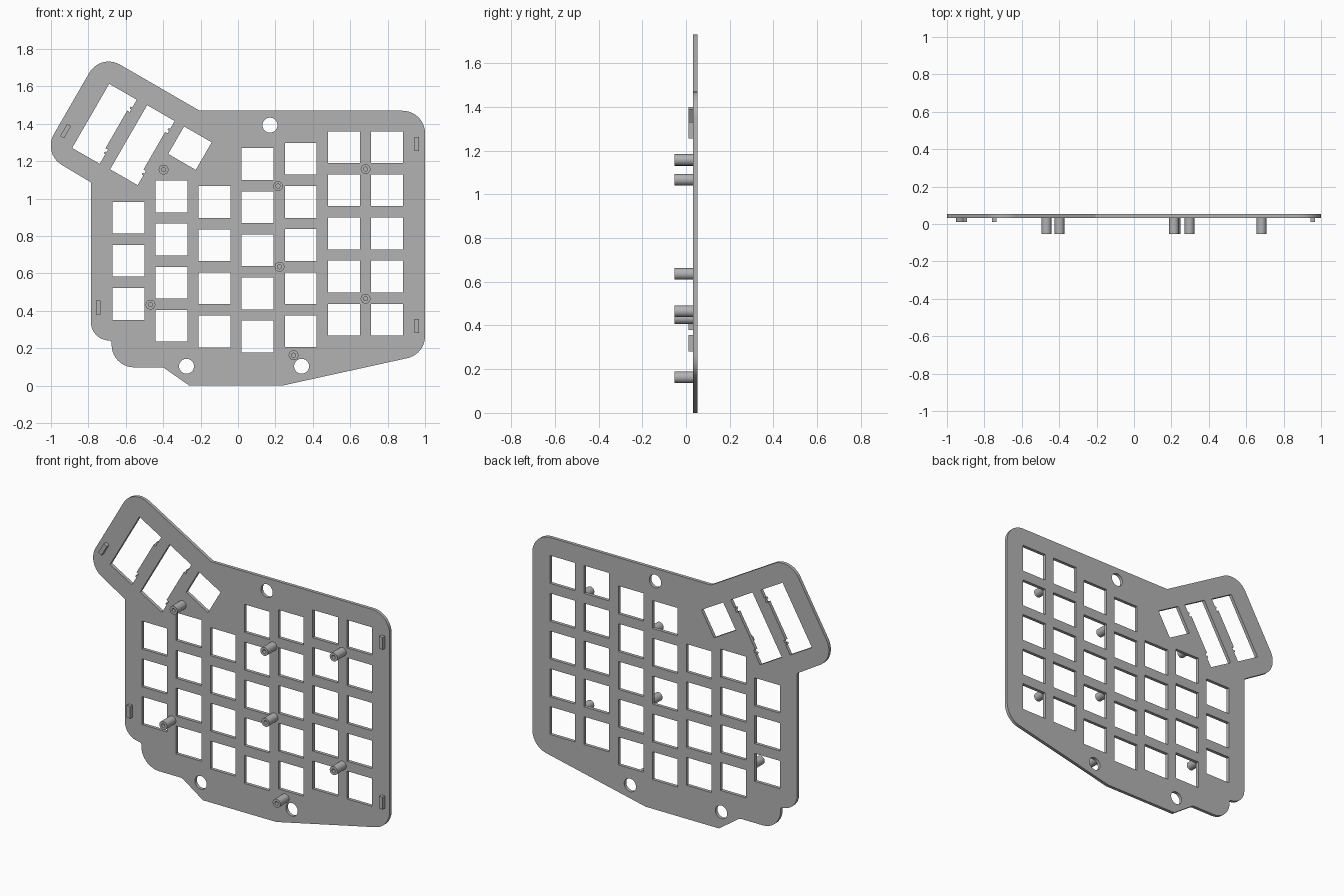
import bpy
import bmesh
from math import radians, tan, sin, cos, tau
from mathutils import Vector, Matrix

cube = bpy.data.objects.get("Cube")
if cube:
    bpy.data.objects.remove(cube, do_unlink=True)

grey = bpy.data.materials.new("plain grey")
grey.use_nodes = True
GREY = (0.45, 0.45, 0.45, 1)
grey.diffuse_color = GREY
grey.node_tree.nodes["Principled BSDF"].inputs["Base Color"].default_value = GREY

BACK, FACE, POST_END, CLIP_END = 0.053, 0.033, -0.053, 0.011
TILT = radians(-30)
KEY, PITCH = 0.17, 0.2305


def circle(x, z, r, n=32):
    return [(x + r * cos(tau * i / n), z + r * sin(tau * i / n)) for i in range(n)]


def placed(points, x, z, angle=0):
    turn = Matrix.Rotation(angle, 2)
    return [Vector((x, z)) + turn @ Vector(p) for p in points]


def rect(x, z, w, h, angle=0):
    w, h = w / 2, h / 2
    return placed([(-w, -h), (w, -h), (w, h), (-w, h)], x, z, angle)


def rounded(corners, steps=10):
    """Replace each (x, z, radius) corner by a tangent arc."""
    out = []
    for i, (x, z, r) in enumerate(corners):
        p = Vector((x, z))
        if not r:
            out.append(p)
            continue
        a = (Vector(corners[i - 1][:2]) - p).normalized()
        b = (Vector(corners[(i + 1) % len(corners)][:2]) - p).normalized()
        half = a.angle(b) / 2
        centre = p + (a + b).normalized() * (r / sin(half))
        start = p + a * (r / tan(half)) - centre
        end = p + b * (r / tan(half)) - centre
        sweep = start.angle_signed(end)
        for k in range(steps + 1):
            out.append(centre + Matrix.Rotation(-sweep * k / steps, 2) @ start)
    return out


def slab(name, loops, y0, y1):
    """Fill the loops (outline first, then holes) and extrude from y0 to y1."""
    curve = bpy.data.curves.new(name + " profile", 'CURVE')
    curve.dimensions = '2D'
    curve.fill_mode = 'BOTH'
    curve.extrude = abs(y1 - y0) / 2
    for loop in loops:
        spline = curve.splines.new('POLY')
        spline.points.add(len(loop) - 1)
        for point, (x, z) in zip(spline.points, loop):
            point.co = (x, z, 0, 1)
        spline.use_cyclic_u = True
    helper = bpy.data.objects.new(name + " helper", curve)
    bpy.context.collection.objects.link(helper)
    graph = bpy.context.evaluated_depsgraph_get()
    mesh = bpy.data.meshes.new_from_object(helper.evaluated_get(graph))
    bpy.data.objects.remove(helper, do_unlink=True)
    mesh.transform(Matrix.Translation((0, (y0 + y1) / 2, 0)) @ Matrix.Rotation(radians(90), 4, 'X'))
    bm = bmesh.new()
    bm.from_mesh(mesh)
    bmesh.ops.remove_doubles(bm, verts=bm.verts, dist=1e-5)
    bmesh.ops.recalc_face_normals(bm, faces=bm.faces)
    bm.to_mesh(mesh)
    bm.free()
    mesh.materials.clear()
    mesh.materials.append(grey)
    obj = bpy.data.objects.new(name, mesh)
    bpy.context.collection.objects.link(obj)
    bpy.ops.object.select_all(action='DESELECT')
    obj.select_set(True)
    bpy.context.view_layer.objects.active = obj
    bpy.ops.object.shade_smooth_by_angle(angle=radians(30))
    return obj


# Plate outline with the tilted thumb wing at upper left
R = 0.12
outline = rounded([
    (-0.205, 1.47, 0), (1, 1.47, R), (1, 0.168, R), (0.235, 0, 0), (-0.26, 0, 0),
    (-0.40, 0.098, 0.03), (-0.68, 0.098, R), (-0.675, 0.24, 0.015), (-0.787, 0.25, 0.1),
    (-0.787, 1.087, 0), (-1.044, 1.242, R), (-0.735, 1.777, R)])

# Key openings: column x, lowest key z, number of keys
loops = [outline]
for x, z, count in [(-0.586, 0.437, 3), (-0.356, 0.32, 4), (-0.125, 0.29, 4), (0.105, 0.263, 5),
                    (0.335, 0.291, 5), (0.566, 0.353, 5), (0.797, 0.353, 5)]:
    loops += [rect(x, z + k * PITCH, KEY, KEY) for k in range(count)]

# Thumb openings: one square and two long ones with notched right edges
loops.append(rect(-0.257, 1.27, KEY, KEY, TILT))
half_w, half_h = KEY / 2, 0.198
notch = [(half_w, 0.15), (0.076, 0.15), (0.076, 0.138), (half_w, 0.138), (half_w, 0.122), (0.07, 0.122)]
lower_notch = [(u, 0.012 - v) for u, v in reversed(notch)]
long_hole = [(-half_w, -half_h), (-half_w, half_h), (half_w, half_h)] + notch + lower_notch + [(half_w, -half_h)]
for x, z in [(-0.511, 1.286), (-0.714, 1.40)]:
    loops.append(placed(long_hole, x, z, TILT))

# Round through holes
for x, z in [(0.171, 1.393), (-0.275, 0.104), (0.34, 0.104)]:
    loops.append(circle(x, z, 0.04))
slab("key_plate", loops, FACE, BACK)

# Hollow standoffs
for i, (x, z) in enumerate([(-0.398, 1.155), (0.214, 1.067), (0.682, 1.158), (0.222, 0.636),
                            (0.682, 0.465), (-0.468, 0.433), (0.297, 0.163)]):
    slab(f"standoff_{i + 1}", [circle(x, z, 0.026), circle(x, z, 0.011, 20)], POST_END, FACE)

# Edge clips
for i, (x, z, angle) in enumerate([(0.957, 1.293, 0), (0.957, 0.318, 0), (-0.747, 0.417, 0),
                                   (-0.922, 1.361, TILT)]):
    slab(f"edge_clip_{i + 1}", [rect(x, z, 0.024, 0.075, angle)], CLIP_END, FACE)
